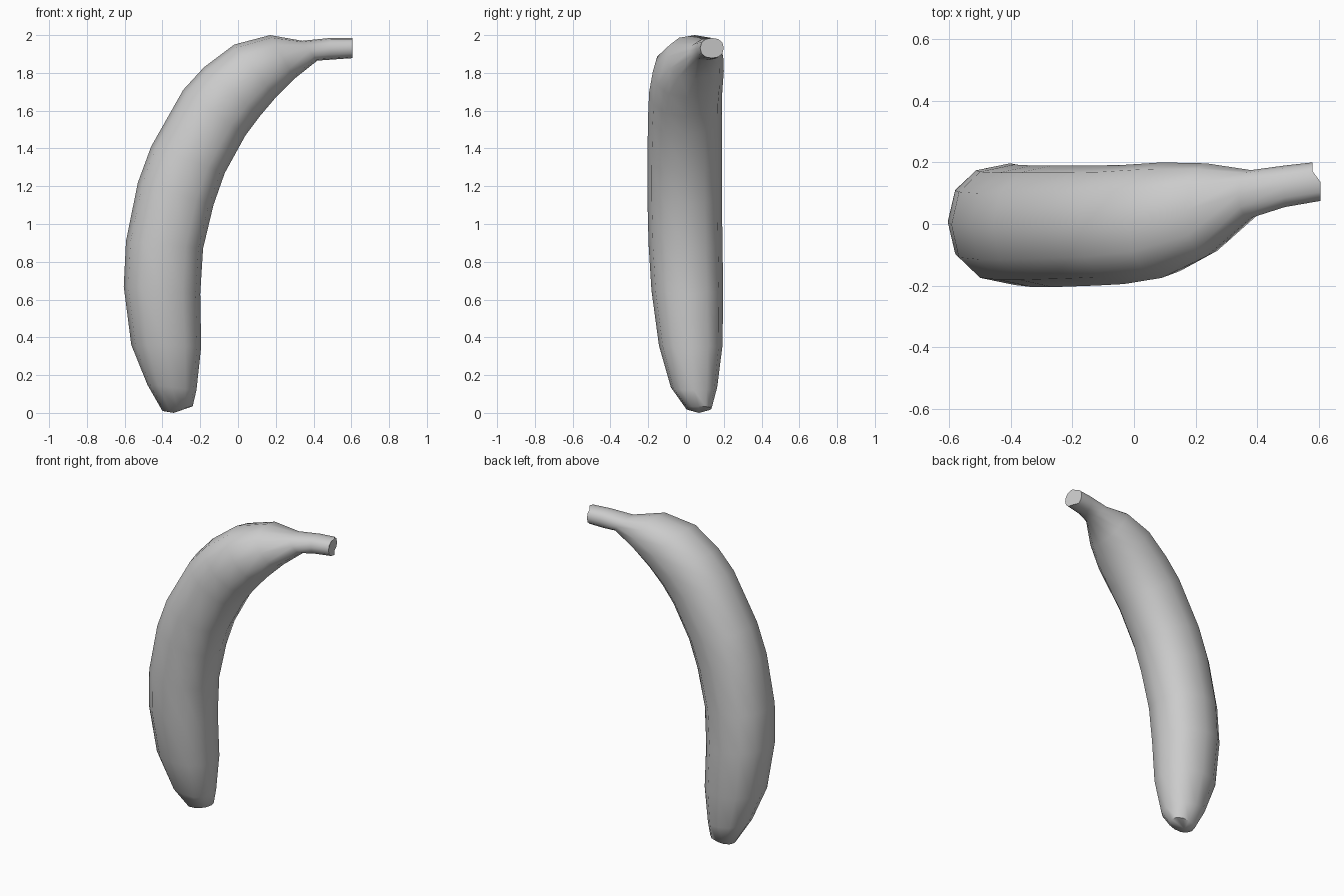
import bpy, bmesh, math
from mathutils import Vector

if "Cube" in bpy.data.objects:
    bpy.data.objects.remove(bpy.data.objects["Cube"])

# Cross-sections: outer x, outer z, inner x, inner z, y min, y max
SECTIONS = [
    (-.40, .01, -.24, .035, 0, .135),
    (-.48, .15, -.22, .12, -.08, .165),
    (-.565, .36, -.195, .35, -.143, .193),
    (-.605, .67, -.20, .63, -.183, .197),
    (-.593, .91, -.185, .87, -.198, .193),
    (-.53, 1.22, -.13, 1.10, -.205, .19),
    (-.46, 1.41, -.07, 1.27, -.205, .19),
    (-.29, 1.71, .04, 1.47, -.20, .19),
    (-.18, 1.83, .115, 1.57, -.195, .192),
    (-.02, 1.95, .20, 1.67, -.175, .20),
    (.17, 2.0, .30, 1.77, -.105, .197),
    (.34, 1.97, .42, 1.865, .02, .175),
    (.49, 1.985, .49, 1.87, .055, .19),
    (.605, 1.985, .605, 1.878, .075, .20),
]
SIDES = 12


def soft(v):
    # slightly squarer than an ellipse
    return math.copysign(abs(v) ** 0.88, v)


# Banana body and stem: one skin through all sections
bm = bmesh.new()
rings = []
for ox, oz, ix, iz, y0, y1 in SECTIONS:
    outer, inner = Vector((ox, 0, oz)), Vector((ix, 0, iz))
    mid, half = (outer + inner) / 2, (outer - inner) / 2
    ring = []
    for k in range(SIDES):
        a = 2 * math.pi * k / SIDES
        p = mid + half * soft(math.cos(a))
        p.y = (y0 + y1) / 2 + (y1 - y0) / 2 * soft(math.sin(a))
        ring.append(bm.verts.new(p))
    rings.append(ring)
for r, s in zip(rings, rings[1:]):
    for k in range(SIDES):
        j = (k + 1) % SIDES
        bm.faces.new((r[k], r[j], s[j], s[k]))

# Stem end: flat cut, its far edge bevelled back
for v in rings[-1]:
    if v.co.y > .17:
        v.co.x -= .025
bm.faces.new(rings[-1])

# Blossom tip: shallow rounded end
tip = bm.verts.new((-.34, .07, 0))
for k in range(SIDES):
    bm.faces.new((rings[0][k], rings[0][(k + 1) % SIDES], tip))

bmesh.ops.recalc_face_normals(bm, faces=bm.faces[:])
mesh = bpy.data.meshes.new("banana")
bm.to_mesh(mesh)
bm.free()
banana = bpy.data.objects.new("banana", mesh)
bpy.context.collection.objects.link(banana)
bpy.context.view_layer.objects.active = banana
banana.select_set(True)
bpy.ops.object.shade_smooth_by_angle(angle=math.radians(60))
